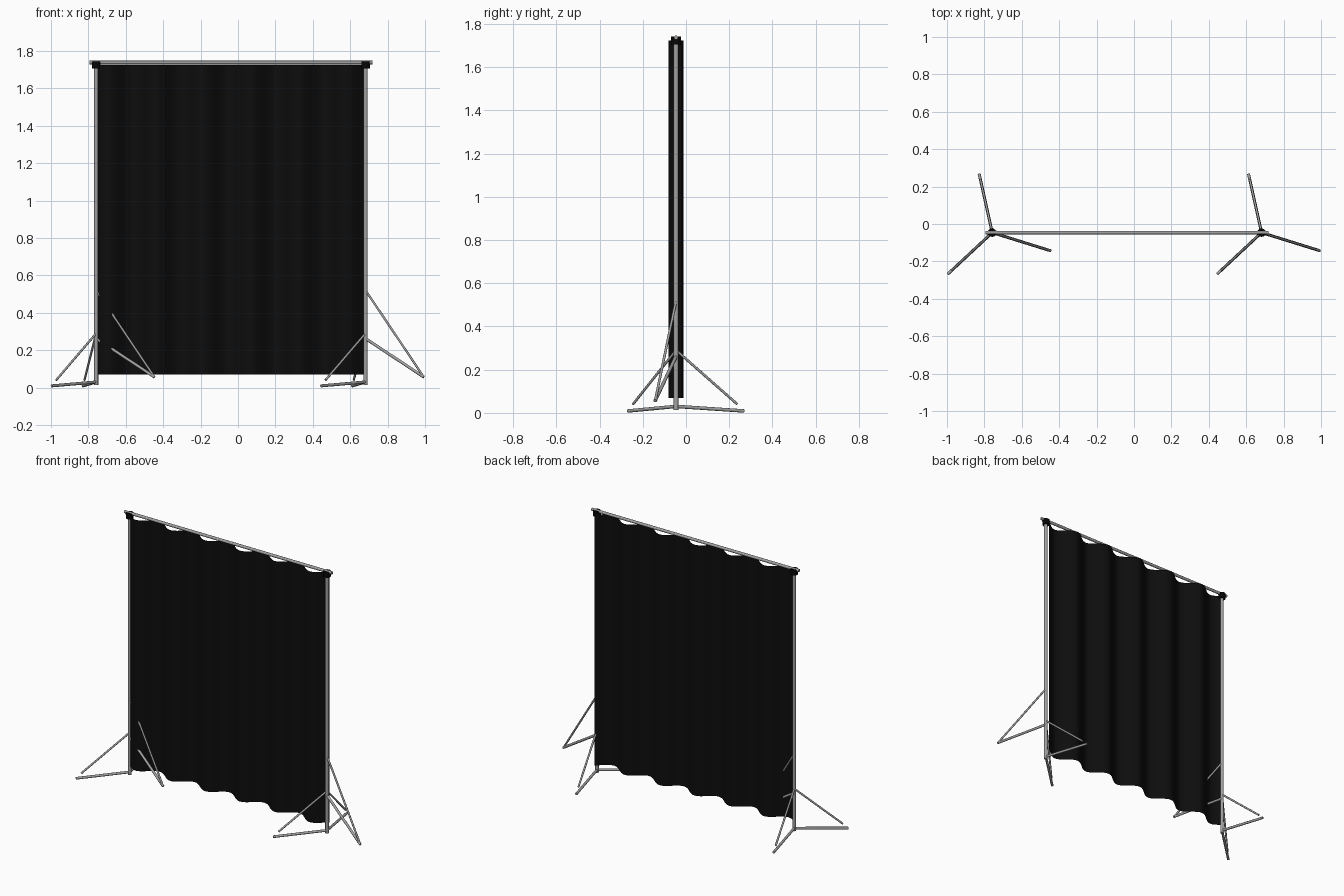
import bpy, math
from mathutils import Vector

old = bpy.data.objects.get("Cube")
if old:
    bpy.data.objects.remove(old, do_unlink=True)


def material(name, rgb, rough):
    m = bpy.data.materials.new(name)
    m.use_nodes = True
    m.diffuse_color = (*rgb, 1)
    bsdf = m.node_tree.nodes["Principled BSDF"]
    bsdf.inputs["Base Color"].default_value = (*rgb, 1)
    bsdf.inputs["Roughness"].default_value = rough
    return m


STEEL = material("steel grey", (0.36, 0.36, 0.36), 0.5)
CLOTH = material("black cloth", (0.004, 0.004, 0.004), 0.9)
PLASTIC = material("black plastic", (0.002, 0.002, 0.002), 0.7)

Y = -0.046                 # plane of the poles
POLES = {"right": -0.758, "left": 0.682}
ROD_Z = 1.738


def tube(name, start, end, radius, mat, sides=12):
    """Closed cylinder between two points."""
    a, b = Vector(start), Vector(end)
    bpy.ops.mesh.primitive_cylinder_add(vertices=sides, radius=radius,
                                        depth=(b - a).length, location=(a + b) / 2)
    ob = bpy.context.object
    ob.name = name
    ob.rotation_euler = (b - a).to_track_quat("Z", "Y").to_euler()
    ob.data.materials.append(mat)
    bpy.ops.object.shade_smooth_by_angle(angle=math.radians(40))
    return ob


# Tripod legs: foot offset, leg top, foot height, brace top, brace reach, brace end height
LEGS = {
    "front": ((-0.238, -0.222), 0.03, 0.009, 0.29, 0.9, 0.04),
    "back": ((-0.07, 0.315), 0.03, 0.009, 0.29, 0.9, 0.04),
    "raised": ((0.312, -0.097), 0.262, 0.056, 0.52, 0.985, 0.062),
}

for side, x in POLES.items():
    # Upright pole and its top joint
    tube(side + "_pole", (x, Y, 0.014), (x, Y, 1.72), 0.011, STEEL)
    tube(side + "_joint", (x, Y, 1.706), (x, Y, 1.742), 0.023, PLASTIC)
    tube(side + "_joint_sleeve", (x - 0.022, Y, ROD_Z - 0.004),
         (x + 0.022, Y, ROD_Z - 0.004), 0.012, PLASTIC)
    # Legs with their braces
    for leg, ((dx, dy), top, foot, brace_top, reach, brace_end) in LEGS.items():
        tube(f"{side}_{leg}_leg", (x, Y, top), (x + dx, Y + dy, foot), 0.008, STEEL)
        tube(f"{side}_{leg}_brace", (x, Y, brace_top),
             (x + dx * reach, Y + dy * reach, brace_end), 0.006, STEEL)

# Crossbar
tube("crossbar", (-0.795, Y, ROD_Z), (0.72, Y, ROD_Z), 0.0095, STEEL)

# Hanging curtain: a single wavy sheet
X0, X1, PERIOD, STEPS = -0.755, 0.681, 0.2545, 140
verts, faces = [], []
for i in range(STEPS + 1):
    cx = X0 + (X1 - X0) * i / STEPS
    cy = Y - 0.035 * math.sin(2 * math.pi * (cx - X0) / PERIOD)
    verts += [(cx, cy, 0.07), (cx, cy, 1.725)]
    if i < STEPS:
        k = 2 * i
        faces.append((k, k + 2, k + 3, k + 1))
mesh = bpy.data.meshes.new("curtain")
mesh.from_pydata(verts, [], faces)
mesh.materials.append(CLOTH)
mesh.shade_smooth()
bpy.context.collection.objects.link(bpy.data.objects.new("curtain", mesh))
